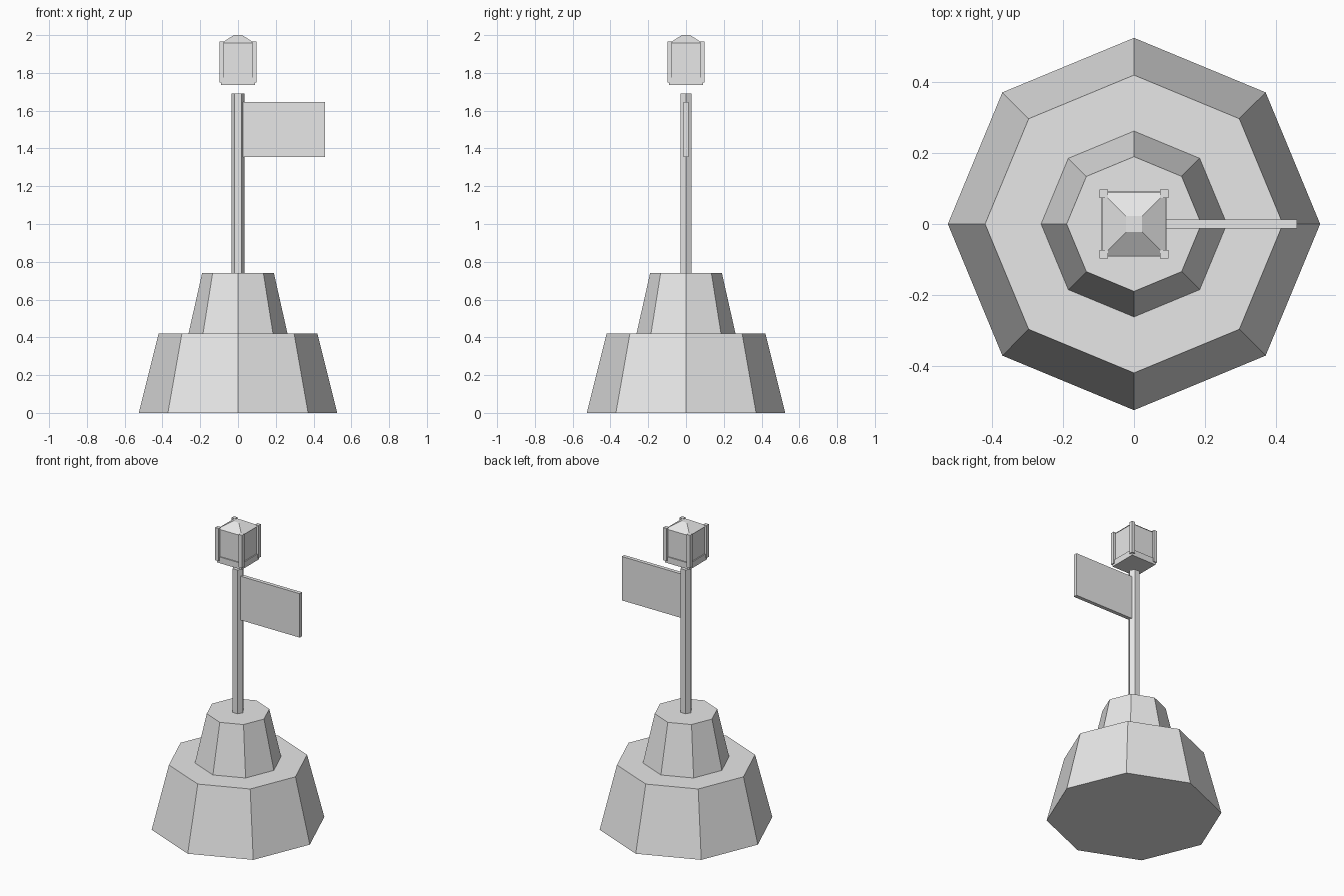
import bpy
import bmesh
import math
from mathutils import Matrix

cube = bpy.data.objects.get("Cube")
if cube:
    bpy.data.objects.remove(cube, do_unlink=True)

# One plain grey for everything
grey = bpy.data.materials.new("plain_grey")
grey.use_nodes = True
COLOR = (0.8, 0.8, 0.8, 1)
grey.diffuse_color = COLOR
grey.node_tree.nodes["Principled BSDF"].inputs["Base Color"].default_value = COLOR


def finish(name, bm):
    bmesh.ops.recalc_face_normals(bm, faces=bm.faces)
    mesh = bpy.data.meshes.new(name)
    bm.to_mesh(mesh)
    bm.free()
    mesh.materials.append(grey)
    obj = bpy.data.objects.new(name, mesh)
    bpy.context.collection.objects.link(obj)
    return obj


def frustum(name, sides, r_low, r_high, z_low, z_high, turn=0.0):
    """Tapered prism with a corner on +x unless turned."""
    bm = bmesh.new()
    rings = []
    for r, z in ((r_low, z_low), (r_high, z_high)):
        angles = [turn + math.tau * i / sides for i in range(sides)]
        rings.append([bm.verts.new((r * math.cos(a), r * math.sin(a), z)) for a in angles])
    low, high = rings
    bm.faces.new(low)
    bm.faces.new(high)
    for i in range(sides):
        j = (i + 1) % sides
        bm.faces.new((low[i], low[j], high[j], high[i]))
    return finish(name, bm)


def box(name, x, y, z):
    """Box from (min, max) ranges."""
    bm = bmesh.new()
    spans = (x, y, z)
    size = [b - a for a, b in spans]
    middle = [(a + b) / 2 for a, b in spans]
    bmesh.ops.create_cube(bm, size=1, matrix=Matrix.Translation(middle) @ Matrix.Diagonal((*size, 1)))
    return finish(name, bm)


def square(name, half_low, half_high, z_low, z_high):
    """Square block or pyramid stump aligned with the axes."""
    k = math.sqrt(2)
    return frustum(name, 4, half_low * k, half_high * k, z_low, z_high, math.pi / 4)


# Stepped octagonal base
frustum("lower_base", 8, 0.525, 0.42, 0, 0.42)
frustum("upper_base", 8, 0.262, 0.19, 0.42, 0.74)

# Hexagonal pole and hanging sign board
frustum("pole", 6, 0.035, 0.035, 0.74, 1.69)
box("sign_board", (0.025, 0.46), (-0.0125, 0.0125), (1.355, 1.645))

# Lantern: recessed body, bottom rail, sloped roof, corner posts
square("lantern_body", 0.084, 0.084, 1.74, 1.96)
square("lantern_bottom_rail", 0.091, 0.091, 1.735, 1.776)
square("lantern_roof", 0.089, 0.022, 1.957, 2.0)
for side, sx in (("left", 1), ("right", -1)):
    for end, sy in (("front", -1), ("back", 1)):
        box(f"lantern_post_{end}_{side}",
            sorted((sx * 0.073, sx * 0.098)),
            sorted((sy * 0.073, sy * 0.098)),
            (1.75, 1.966))
